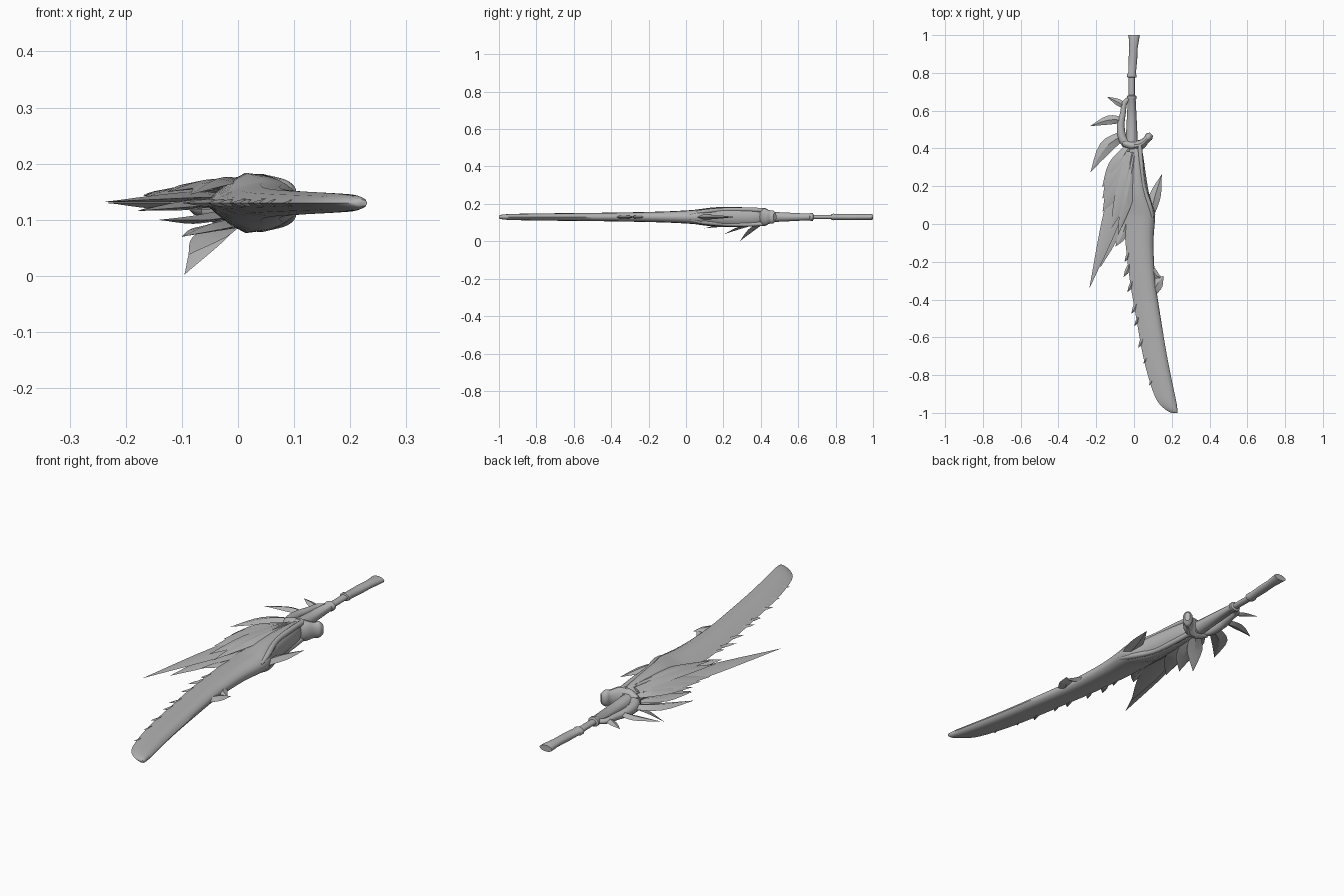
import bpy, bmesh, math
from mathutils import Vector

grey = bpy.data.materials.new("bone_grey")
grey.diffuse_color = (0.45, 0.45, 0.45, 1)


def make(name, rings, angle=40):
    """Skin a list of equal-length closed rings and cap both ends."""
    bm = bmesh.new()
    vs = [[bm.verts.new(p) for p in r] for r in rings]
    n = len(vs[0])
    for a, b in zip(vs, vs[1:]):
        for i in range(n):
            bm.faces.new((a[i], a[(i + 1) % n], b[(i + 1) % n], b[i]))
    bm.faces.new(vs[0])
    bm.faces.new(vs[-1])
    bmesh.ops.remove_doubles(bm, verts=bm.verts, dist=0.0002)
    bmesh.ops.recalc_face_normals(bm, faces=bm.faces)
    me = bpy.data.meshes.new(name)
    bm.to_mesh(me)
    bm.free()
    ob = bpy.data.objects.new(name, me)
    bpy.context.collection.objects.link(ob)
    me.materials.append(grey)
    bpy.ops.object.select_all(action='DESELECT')
    ob.select_set(True)
    bpy.context.view_layer.objects.active = ob
    bpy.ops.object.shade_smooth_by_angle(angle=math.radians(angle))
    return ob


def spline(pts, steps):
    """Catmull-Rom through tuples of any size."""
    out = []
    for i in range(len(pts) - 1):
        p = [Vector(pts[max(0, min(len(pts) - 1, k))]) for k in (i - 1, i, i + 1, i + 2)]
        for s in range(steps):
            t = s / steps
            out.append(0.5 * (2 * p[1] + (p[2] - p[0]) * t
                              + (2 * p[0] - 5 * p[1] + 4 * p[2] - p[3]) * t * t
                              + (3 * p[1] - p[0] - 3 * p[2] + p[3]) * t ** 3))
    return out + [Vector(pts[-1])]


def tube(name, pts, sides=12, steps=4, angle=40):
    """Sweep an ellipse; points are x, y, z, half width, half height."""
    path = spline(pts, steps) if steps > 1 else [Vector(p) for p in pts]
    rings = []
    for i, p in enumerate(path):
        d = Vector(path[min(i + 1, len(path) - 1)][:3]) - Vector(path[max(i - 1, 0)][:3])
        side = d.cross(Vector((0, 0, 1))).normalized()
        up = side.cross(d).normalized()
        w, h = max(p[3], 0.0004), max(p[4], 0.0004)
        rings.append([Vector(p[:3]) + side * w * math.cos(a) + up * h * math.sin(a)
                      for a in (2 * math.pi * k / sides for k in range(sides))])
    return make(name, rings, angle)


def spike(name, base, mid, tip, w, h=0.008):
    """Flat pointed feather with a ridge along its middle."""
    return tube(name, [(*base, w * 0.6, h), (*mid, w, h * 0.8), (*tip, 0, 0)], 4, 4, 25)


# Blade: sharp left edge, thick rounded spine (y, left, right, half thickness)
section = [(0, 0), (.15, .36), (.35, .72), (.58, 1), (.8, .93), (.94, .6), (1, 0)]
rows = [(-1.0, .20, .23, .006), (-.985, .17, .23, .012), (-.94, .125, .224, .016),
        (-.85, .088, .205, .018), (-.7, .048, .175, .02), (-.5, .012, .142, .022),
        (-.3, -.022, .113, .025), (-.1, -.045, .103, .03), (.03, -.055, .112, .037),
        (.08, -.06, .108, .043), (.16, -.06, .08, .052), (.28, -.055, .06, .053),
        (.38, -.045, .045, .045), (.44, -.03, .02, .03)]
rings = []
for y, l, r, t in spline(rows, 3):
    top = [(l + (r - l) * u, y, .13 + t * v) for u, v in section]
    low = [(l + (r - l) * u, y, .13 - t * v) for u, v in section[-2:0:-1]]
    rings.append(top + low)
make("blade", rings, 60)

# Hooked teeth along the cutting edge
for i, (x, y, s) in enumerate([(-.098, -.12, .055), (-.05, -.20, .025), (-.055, -.28, .03),
                               (-.035, -.36, .025), (-.014, -.475, .03), (.002, -.54, .02),
                               (.022, -.655, .03), (.05, -.74, .018), (.08, -.855, .024)]):
    spike(f"edge_tooth_{i}", (x + s, y + s * 2.2, .13), (x + s * .6, y + s, .13),
          (x, y, .13), s * .4, .007)

# Barbs on the spine
spike("spine_barb", (.10, -.37, .13), (.125, -.315, .13), (.157, -.275, .13), .03, .012)
spike("spine_barb_root", (.095, -.23, .13), (.115, -.27, .13), (.15, -.285, .13), .018, .012)
spike("shoulder_barb", (.085, .04, .13), (.112, .15, .13), (.147, .262, .13), .03, .014)

# Handle turned in steps
handle = [(-.012, .40, .032, .034), (-.012, .50, .029, .026), (-.012, .66, .021, .018),
          (-.012, .665, .026, .021), (-.012, .678, .026, .021), (-.012, .682, .016, .012),
          (-.013, .775, .017, .012), (-.013, .778, .025, .017), (-.012, .79, .025, .018),
          (-.010, .80, .020, .016), (-.006, .87, .023, .017), (-.003, .93, .022, .016),
          (0, .985, .028, .017), (0, 1.0, .031, .014)]
tube("handle", [(x, y, .13, w, h) for x, y, w, h in handle], 14, 1)

# Guard: horn on the right, knuckle loop on the left
tube("guard_horn", [(-.06, .43, .13, .018, .03), (-.01, .415, .13, .026, .046),
                    (.035, .42, .13, .026, .048), (.065, .445, .13, .018, .036),
                    (.08, .463, .13, .022, .036), (.092, .475, .13, .012, .022)], 14)
tube("knuckle_loop", [(-.02, .41, .13, .022, .03), (-.06, .45, .13, .024, .026),
                      (-.07, .52, .13, .02, .02), (-.058, .59, .13, .015, .015),
                      (-.05, .64, .13, .014, .012), (-.02, .67, .13, .01, .01)])
spike("loop_thorn_rear", (-.045, .62, .13), (-.085, .645, .13), (-.142, .673, .13), .018, .01)
spike("loop_thorn_middle", (-.06, .55, .13), (-.135, .55, .13), (-.232, .518, .13), .024, .012)
spike("loop_thorn_front", (-.06, .47, .13), (-.15, .405, .13), (-.23, .275, .13), .036, .013)

# Raised ribs sweeping from the guard to the shoulder, above and below
for side, word in ((1, "upper"), (-1, "lower")):
    z = lambda d: .13 + side * d
    tube(f"{word}_rib", [(.03, .42, z(.036), .012, .012), (.038, .32, z(.04), .012, .012),
                         (.05, .2, z(.038), .012, .012), (.085, .09, z(.028), .013, .012),
                         (.10, .02, z(.015), .006, .006)], 10)

# Layered wing feathers (base, mid, tip, half width)
feathers = [((-.03, .36, .14), (-.11, .06, .14), (-.236, -.34, .132), .05),
            ((-.02, .30, .13), (-.10, .00, .125), (-.178, -.23, .116), .045),
            ((-.03, .40, .145), (-.10, .30, .15), (-.168, .195, .143), .04),
            ((-.03, .38, .15), (-.10, .24, .152), (-.167, .135, .145), .045),
            ((-.03, .36, .155), (-.10, .19, .152), (-.166, .065, .14), .045),
            ((-.01, .38, .162), (-.06, .16, .163), (-.125, -.03, .15), .04),
            ((.0, .36, .165), (-.035, .15, .166), (-.085, -.06, .145), .035)]
for i, f in enumerate(feathers):
    spike(f"wing_feather_{i}", *f, .010)

# Drooping feathers beneath the guard
droops = [((-.01, .41, .10), (-.05, .355, .065), (-.095, .29, .003), .034),
          ((-.01, .36, .095), (-.05, .28, .07), (-.088, .205, .038), .034),
          ((.0, .32, .095), (-.05, .20, .085), (-.10, .10, .07), .034),
          ((-.02, .38, .11), (-.08, .27, .10), (-.14, .16, .10), .035)]
for i, f in enumerate(droops):
    spike(f"droop_feather_{i}", *f, .009)
